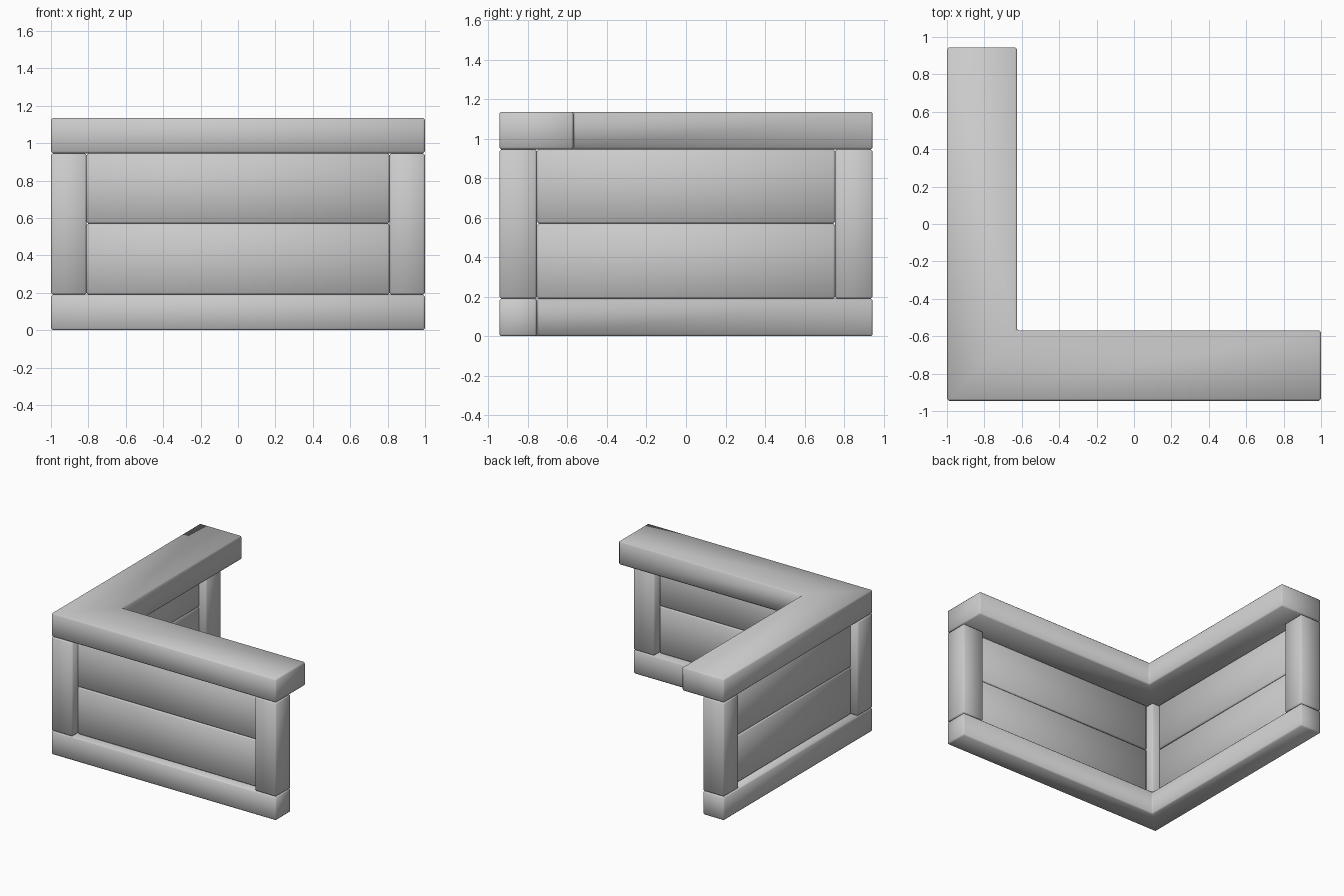
import bpy, bmesh

if "Cube" in bpy.data.objects:
    bpy.data.objects.remove(bpy.data.objects["Cube"])

X, Y = 1.0, 0.945        # half extents in plan
W = 0.19                 # post and rail width
CAP = 0.375              # cap width
Z1, ZM, Z2, Z3 = 0.19, 0.57, 0.946, 1.136
REC = 0.06               # panel recess on each side


def prism(name, outline, z0, z1, bevel=0.01):
    """Extrude a plan outline between two heights and soften its edges."""
    bm = bmesh.new()
    face = bm.faces.new([bm.verts.new((x, y, z0)) for x, y in outline])
    top = bmesh.ops.extrude_face_region(bm, geom=[face])["geom"]
    for v in top:
        if isinstance(v, bmesh.types.BMVert):
            v.co.z = z1
    bmesh.ops.recalc_face_normals(bm, faces=bm.faces[:])
    bmesh.ops.bevel(bm, geom=bm.edges[:], offset=bevel, segments=1,
                    profile=0.5, affect='EDGES')
    for f in bm.faces:
        f.smooth = True
    mesh = bpy.data.meshes.new(name)
    bm.to_mesh(mesh)
    bm.free()
    obj = bpy.data.objects.new(name, mesh)
    bpy.context.collection.objects.link(obj)
    return obj


def rect(x0, x1, y0, y1):
    return [(x0, y0), (x1, y0), (x1, y1), (x0, y1)]


def ell(w):
    return [(-X, -Y), (X, -Y), (X, -Y + w), (-X + w, -Y + w), (-X + w, Y), (-X, Y)]


# Bottom rail and wide top cap, both one continuous L
prism("bottom_rail", ell(W), 0.0, Z1)
prism("top_cap", ell(CAP), Z2, Z3)

# Posts at the corner and at each arm's end
for name, x, y in (("corner_post", -X, -Y), ("right_post", X - W, -Y), ("back_post", -X, Y - W)):
    prism(name, rect(x, x + W, y, y + W), Z1, Z2)

# Two recessed planks in each arm
for level, z0, z1 in (("lower", Z1, ZM), ("upper", ZM, Z2)):
    prism(f"front_{level}_plank", rect(-X + W, X - W, -Y + REC, -Y + W - REC), z0, z1)
    prism(f"side_{level}_plank", rect(-X + REC, -X + W - REC, -Y + W, Y - W), z0, z1)
